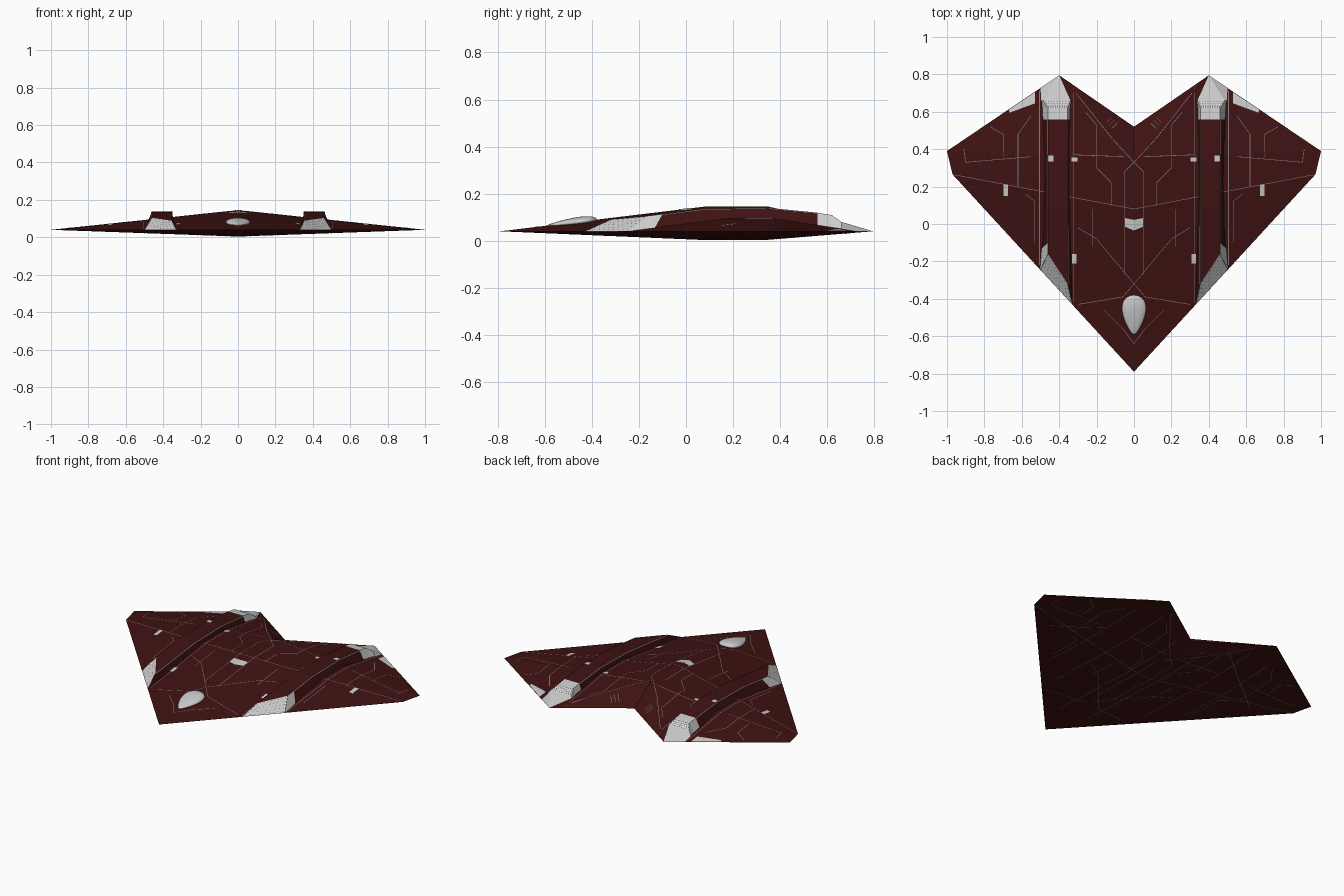
import bpy, bmesh
from mathutils import Vector
from mathutils.bvhtree import BVHTree

if "Cube" in bpy.data.objects:
    bpy.data.objects.remove(bpy.data.objects["Cube"])


def material(name, color):
    mat = bpy.data.materials.new(name)
    mat.use_nodes = True
    mat.diffuse_color = (*color, 1)
    shader = mat.node_tree.nodes["Principled BSDF"]
    shader.inputs["Base Color"].default_value = (*color, 1)
    shader.inputs["Roughness"].default_value = 0.6
    return mat


RED = material("dark_red", (0.05, 0.006, 0.006))
GREY = material("light_grey", (0.6, 0.6, 0.6))
LINE = material("line_grey", (0.22, 0.19, 0.18))
DARK = material("vent_dark", (0.04, 0.04, 0.04))


def finish(name, bm, mats, mirror=True):
    """Turn a bmesh into an object, mirrored across x."""
    mesh = bpy.data.meshes.new(name)
    bm.to_mesh(mesh)
    bm.free()
    for mat in mats:
        mesh.materials.append(mat)
    obj = bpy.data.objects.new(name, mesh)
    bpy.context.collection.objects.link(obj)
    if mirror:
        mod = obj.modifiers.new("Mirror", "MIRROR")
        mod.merge_threshold = 0.0002
    return obj


# Hull: flat rim with a raised ridge above and a shallow keel below
RIM = 0.04
rim = [(0, -0.79), (0.97, 0.265), (1, 0.39), (0.4, 0.795), (0, 0.52)]
bm = bmesh.new()
nose, wing_front, wing_tip, tail_tip, notch = [bm.verts.new((x, y, RIM)) for x, y in rim]
for height, start in ((0.145, 0.08), (0.004, 0.05)):
    fore = bm.verts.new((0, start, height))
    aft = bm.verts.new((0, 0.35, height))
    for loop in ((nose, wing_front, fore), (fore, wing_front, wing_tip),
                 (fore, wing_tip, aft), (aft, wing_tip, tail_tip), (aft, tail_tip, notch)):
        face = bm.faces.new(loop)
        face.normal_update()
        if (face.normal.z > 0) != (height > RIM):
            face.normal_flip()
surface = BVHTree.FromBMesh(bm)
finish("hull", bm, [RED])


def on_hull(x, y, side, lift):
    """Point just off the upper (1) or lower (-1) hull skin."""
    hit = surface.ray_cast(Vector((max(x, 0.00001), y, side)), Vector((0, 0, -side)))[0]
    return Vector((max(x, 0), y, (hit.z if hit else RIM) + side * lift))


# Engine pods: lofted sections of inner base, inner top, outer top, outer base
def section(y, z, inner=0.355, outer=0.46):
    return [(0.33, y, RIM), (inner, y, z), (outer, y, z), (0.5, y, RIM)]


intake = [(0.33, -0.43, RIM), (0.355, -0.32, 0.09), (0.46, -0.16, 0.105), (0.5, -0.245, RIM)]
sections = [intake, section(0.08, 0.135), section(0.35, 0.139), section(0.56, 0.118),
            section(0.62, 0.109), section(0.66, 0.08, 0.34, 0.485)]
sections.append([(0.33, 0.747, RIM), (0.4, 0.795, RIM), (0.4, 0.795, RIM), (0.5, 0.7275, RIM)])
bm = bmesh.new()
rows = [[bm.verts.new(p) for p in row] for row in sections]
bm.faces.new(rows[0]).material_index = 1
for i, (a, b) in enumerate(zip(rows, rows[1:])):
    for j in range(3):
        face = bm.faces.new((a[j], b[j], b[j + 1], a[j + 1]))
        face.material_index = 1 if i > 2 else 0
bmesh.ops.remove_doubles(bm, verts=bm.verts, dist=0.0001)
bmesh.ops.recalc_face_normals(bm, faces=bm.faces)
finish("engine_pods", bm, [RED, GREY])

# Grey outer cheek beside each intake
bm = bmesh.new()
cheek = [intake[3], (0.5, -0.14, RIM), (0.46, -0.1, 0.112), intake[2]]
bm.faces.new([bm.verts.new(Vector(p) + Vector((0.002, 0, 0.001))) for p in cheek])
finish("intake_cheeks", bm, [GREY])


# Vent holes: small dark squares spread over a sloping panel
def vents(name, corners, columns, count):
    a, b, c, d = map(Vector, corners)
    normal = (b - a).cross(d - a).normalized()
    normal *= 0.001 if normal.z > 0 else -0.001
    bm = bmesh.new()
    for i in range(columns):
        for j in range(count):
            u, v = (i + 0.5) / columns, (j + 0.5) / count
            mid = a.lerp(b, u).lerp(d.lerp(c, u), v) + normal
            s, t = (b - a).normalized() * 0.0025, (d - a).normalized() * 0.0025
            bm.faces.new([bm.verts.new(mid + p) for p in (-s - t, s - t, s + t, t - s)])
    finish(name, bm, [DARK])


vents("intake_vents", (intake[0], intake[3], intake[2], intake[1]), 9, 5)
vents("exhaust_vents", (sections[4][1], sections[4][2], sections[5][2], sections[5][1]), 9, 4)


# Canopy: teardrop, blunt at the back and pointed at the front
bm = bmesh.new()
bmesh.ops.create_uvsphere(bm, u_segments=32, v_segments=20, radius=1)
for v in bm.verts:
    x, y, z = v.co
    taper = 0.8 + 0.35 * y
    along = -0.485 + 0.105 * y
    v.co = (0.075 * x * taper, along, RIM + 0.121 * (along + 0.79) + 0.024 * z * taper)
for f in bm.faces:
    f.smooth = True
finish("canopy", bm, [GREY], mirror=False)


# Grey plates set on the upper skin
def box(x, y, w, h):
    return [(x - w, y - h), (x + w, y - h), (x + w, y + h), (x - w, y + h)]


plates = [
    box(0.685, 0.18, 0.012, 0.03), box(0.32, -0.185, 0.012, 0.025),
    box(0.318, 0.345, 0.015, 0.01),
    [(0, -0.035), (0.048, -0.015), (0.048, 0.032), (0, 0.022)],
    [(0.53, 0.645), (0.665, 0.595), (0.67, 0.61), (0.53, 0.705)],
]
bm = bmesh.new()
for plate in plates:
    bm.faces.new([bm.verts.new(on_hull(x, y, 1, 0.002)) for x, y in plate])
pod_plate = box(0.445, 0.35, 0.014, 0.015)
bm.faces.new([bm.verts.new((x, y, 0.141)) for x, y in pod_plate])
finish("hull_plates", bm, [GREY])


# Panel lines: thin ribbons that follow the skin
def ribbon(bm, path, side, width=0.0016):
    for start, end in zip(path, path[1:]):
        a, b = Vector(start), Vector(end)
        across = (b - a).orthogonal().normalized() * width
        steps = max(2, int((b - a).length / 0.03))
        last = None
        for i in range(steps + 1):
            p = a.lerp(b, i / steps)
            pair = [bm.verts.new(on_hull(*(p + k * across), side, 0.0012)) for k in (side, -side)]
            if last:
                bm.faces.new((last[0], last[1], pair[1], pair[0]))
            last = pair


shared = [
    [(0, 0.08), (0.96, 0.263)],
    [(0, -0.32), (0.2, -0.08), (0.3, -0.02)],
    [(0, -0.32), (0.06, -0.39), (0.3, -0.43)],
    [(0, 0.33), (0.12, 0.46), (0.31, 0.7)],
    [(0.05, 0.36), (0.32, 0.37)],
    [(0.05, -0.27), (0.05, 0.28), (0, 0.33)],
    [(0.12, 0.1), (0.12, 0.22), (0.2, 0.3), (0.2, 0.53), (0.26, 0.6)],
    [(0.55, 0.58), (0.62, 0.48), (0.62, 0.2)],
    [(0.55, 0.36), (0.9, 0.33), (0.91, 0.4)],
    [(0.7, 0.36), (0.7, 0.48), (0.77, 0.52)],
    [(0.22, -0.12), (0.22, 0.08)],
    [(0.53, -0.1), (0.53, 0.12), (0.58, 0.16)],
]
upper = [[(0.324, -0.42), (0.324, 0.73)], [(0.505, -0.22), (0.505, 0.71)],
         [(0, -0.64), (0.06, -0.56), (0.16, -0.46)]]
lower = [[(0.33, -0.3), (0.33, 0.65)], [(0.5, -0.15), (0.5, 0.6)],
         [(0.1, -0.55), (0.1, 0.5)], [(0.2, 0.6), (0.75, 0.15)]]
upper += [[(0.09 + k, 0.54 + k), (0.14 + k, 0.49 + k)] for k in (0, 0.015, 0.03)]
for name, side, paths in (("upper_panel_lines", 1, shared + upper),
                          ("lower_panel_lines", -1, shared + lower)):
    bm = bmesh.new()
    for path in paths:
        ribbon(bm, path, side)
    finish(name, bm, [LINE])

# Pod trim: fine light rails along the upper edges
bm = bmesh.new()
for j, shift in ((1, -0.004), (2, 0.004)):
    last = None
    for row in sections[:4]:
        p = Vector(row[j])
        pair = [bm.verts.new(p + Vector((0, 0, 0.001))),
                bm.verts.new(p + Vector((shift, 0, -0.003)))]
        if last:
            bm.faces.new((last[0], last[1], pair[1], pair[0]))
        last = pair
bmesh.ops.recalc_face_normals(bm, faces=bm.faces)
finish("pod_trim", bm, [LINE])
